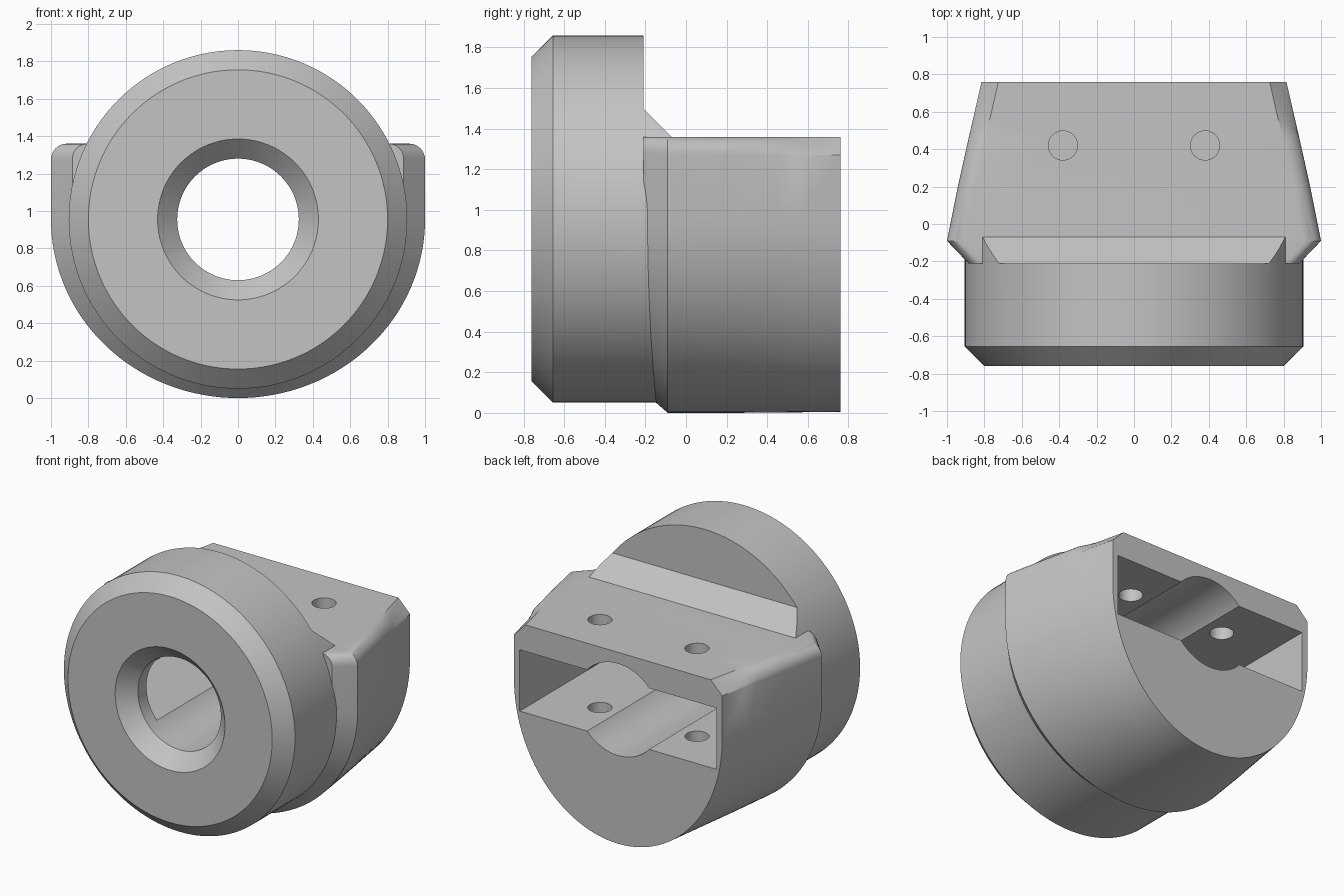
import bpy, bmesh, math
from mathutils import Matrix

if "Cube" in bpy.data.objects:
    bpy.data.objects.remove(bpy.data.objects["Cube"])

AXIS_Z = 0.955   # height of the bore axis
TOP_Z = 1.36     # flat top of the rear body

grey = bpy.data.materials.new("plain_grey")
grey.diffuse_color = (0.55, 0.55, 0.55, 1)
grey.use_nodes = True
grey.node_tree.nodes["Principled BSDF"].inputs["Base Color"].default_value = grey.diffuse_color


def finish(name, bm):
    bmesh.ops.recalc_face_normals(bm, faces=bm.faces[:])
    mesh = bpy.data.meshes.new(name)
    bm.to_mesh(mesh)
    bm.free()
    mesh.materials.append(grey)
    ob = bpy.data.objects.new(name, mesh)
    bpy.context.collection.objects.link(ob)
    return ob


def loft(name, rings):
    bm = bmesh.new()
    loops = [[bm.verts.new(p) for p in ring] for ring in rings]
    n = len(loops[0])
    for a, b in zip(loops, loops[1:]):
        for i in range(n):
            j = (i + 1) % n
            bm.faces.new((a[i], a[j], b[j], b[i]))
    bm.faces.new(loops[0])
    bm.faces.new(loops[-1])
    return finish(name, bm)


def turned(name, profile, n=128):
    """Solid of (y, radius) stations around the bore axis."""
    angles = [2 * math.pi * i / n for i in range(n)]
    return loft(name, [[(r * math.cos(a), y, AXIS_Z + r * math.sin(a))
                        for a in angles] for y, r in profile])


def prism(name, profile, half_width):
    """(y, z) outline extruded along x."""
    return loft(name, [[(x, y, z) for y, z in profile]
                       for x in (-half_width, half_width)])


def combine(target, other, operation):
    mod = target.modifiers.new("combine", 'BOOLEAN')
    mod.operation = operation
    mod.solver = 'EXACT'
    mod.object = other
    bpy.context.view_layer.objects.active = target
    bpy.ops.object.modifier_apply(modifier=mod.name)
    bpy.data.objects.remove(other)


def body_ring(y, half, base, corner, flat):
    """U-shaped section; flat = 0 rounds the top corners, 1 chamfers them."""
    ring = []
    for i in range(65):
        a = math.pi + math.pi * i / 64
        ring.append((half * math.cos(a), y, AXIS_Z + base * math.sin(a)))
    steps = 8
    side = []
    for i in range(steps + 1):
        t = i / steps
        a = t * math.pi / 2
        u = (1 - flat) * (1 - math.cos(a)) + flat * t
        v = (1 - flat) * math.sin(a) + flat * t
        side.append((half - corner * u, y, TOP_Z - corner + corner * v))
    ring += side
    ring += [(-x, yy, z) for x, yy, z in reversed(side)]
    return ring


# Tapered rear body with a bevelled front edge
housing = loft("housing", [
    body_ring(-0.21, 0.885, 0.85, 0.08, 0),
    body_ring(-0.09, 1.0, 0.955, 0.085, 0),
    body_ring(0.2, 0.942, 0.955, 0.088, 0),
    body_ring(0.46, 0.884, 0.953, 0.09, 0),
    body_ring(0.56, 0.861, 0.952, 0.09, 1),
    body_ring(0.76, 0.815, 0.95, 0.09, 1),
])

# Round front collar, cut back above a sloping ramp
collar = turned("collar", [(-0.76, 0.80), (-0.655, 0.905), (0.0, 0.905)])
combine(collar, prism("ramp_cutter", [
    (-0.21, 2.2), (-0.21, 1.5), (0.1, 1.19), (0.4, 1.19), (0.4, 2.2)], 1.5),
    'DIFFERENCE')
combine(housing, collar, 'UNION')

# Wide slot open at the back
combine(housing, prism("slot_cutter", [
    (-0.56, AXIS_Z - 0.217), (0.9, AXIS_Z - 0.217),
    (0.9, AXIS_Z + 0.217), (-0.56, AXIS_Z + 0.217)], 0.77), 'DIFFERENCE')

# Through bore with a countersunk mouth
combine(housing, turned("bore_cutter", [
    (-0.80, 0.47), (-0.655, 0.325), (0.9, 0.325)]), 'DIFFERENCE')

# Pair of bolt holes running from the top through the slot
for side in (-1, 1):
    bm = bmesh.new()
    bmesh.ops.create_cone(bm, cap_ends=True, segments=48, radius1=0.078,
                          radius2=0.078, depth=1.15,
                          matrix=Matrix.Translation((side * 0.38, 0.42, 1.025)))
    combine(housing, finish("bolt_hole_cutter", bm), 'DIFFERENCE')

bpy.ops.object.select_all(action='DESELECT')
housing.select_set(True)
bpy.context.view_layer.objects.active = housing
bpy.ops.object.shade_smooth_by_angle(angle=math.radians(25))
